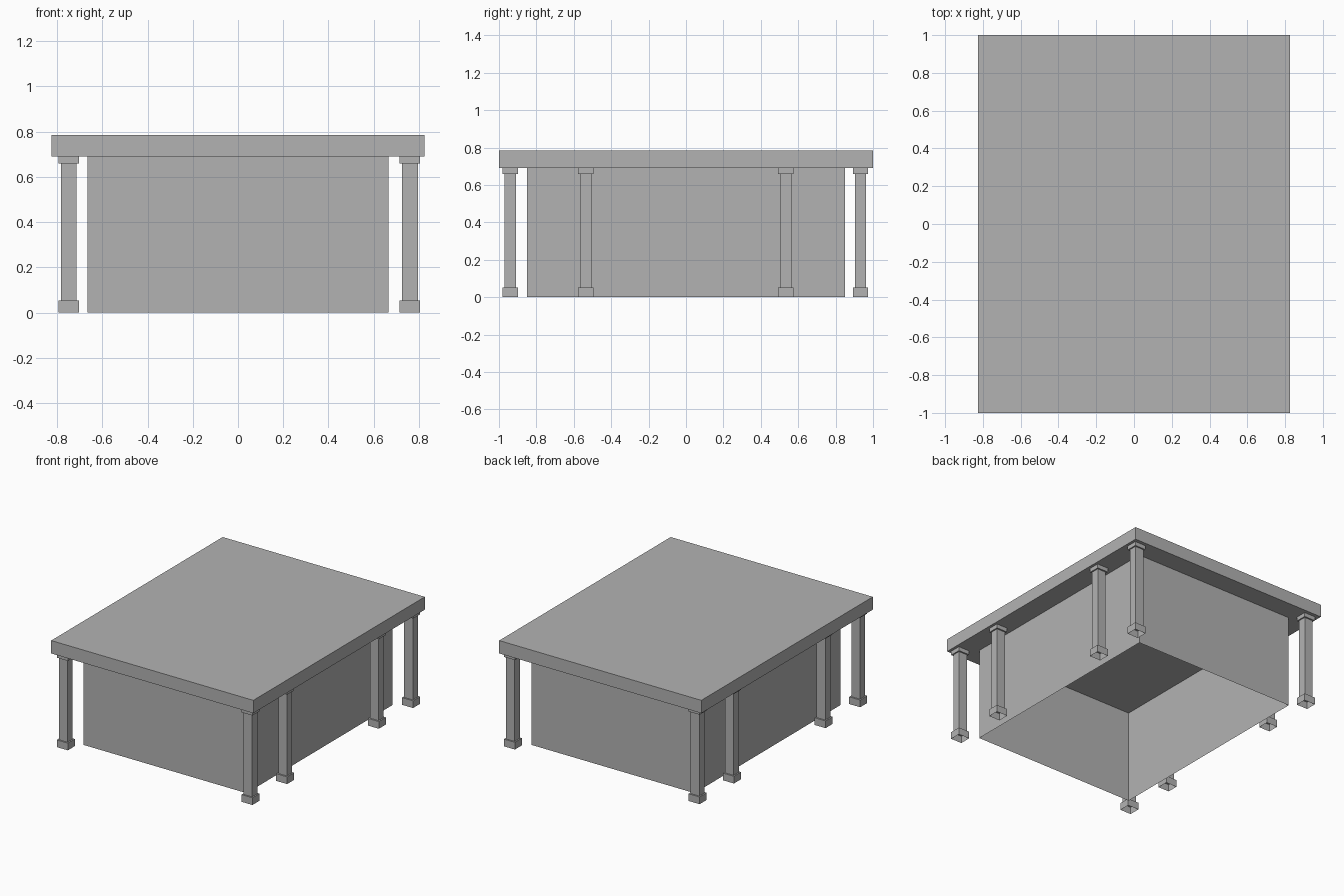
import bpy
import bmesh

default = bpy.data.objects.get("Cube")
if default:
    bpy.data.objects.remove(default)

grey = bpy.data.materials.new("plain grey")
grey.use_nodes = True
GREY = (0.45, 0.45, 0.45, 1)
grey.diffuse_color = GREY
grey.node_tree.nodes["Principled BSDF"].inputs["Base Color"].default_value = GREY


def loft(name, center, rings, cap_bottom=False, cap_top=False):
    """Join stacked rectangles, each given as (half x, half y, height)."""
    bm = bmesh.new()
    cx, cy = center
    corners = ((-1, -1), (1, -1), (1, 1), (-1, 1))
    loops = [[bm.verts.new((cx + sx * hx, cy + sy * hy, z)) for sx, sy in corners]
             for hx, hy, z in rings]
    for low, high in zip(loops, loops[1:]):
        for i in range(4):
            j = (i + 1) % 4
            bm.faces.new((low[i], low[j], high[j], high[i]))
    if cap_bottom:
        bm.faces.new(loops[0][::-1])
    if cap_top:
        bm.faces.new(loops[-1])
    mesh = bpy.data.meshes.new(name)
    bm.to_mesh(mesh)
    bm.free()
    mesh.materials.append(grey)
    obj = bpy.data.objects.new(name, mesh)
    bpy.context.collection.objects.link(obj)
    return obj


ROOF_BASE, ROOF_TOP = 0.69, 0.785

# Flat roof slab
loft("roof_slab", (0, 0), [(0.825, 1, ROOF_BASE), (0.825, 1, ROOF_TOP)], True, True)

# Thin walls, open underneath
loft("walls", (0, 0), [(0.665, 0.85, 0), (0.665, 0.85, ROOF_BASE)])

# Hollow pillars with a block at the foot and a thin capital
block, shaft = (0.045, 0.041), (0.035, 0.03)
pillar = [(*block, 0), (*block, 0.053), (*shaft, 0.053),
          (*shaft, 0.66), (*block, 0.66), (*block, ROOF_BASE)]
rows = {"front": -0.94, "front_middle": -0.536, "back_middle": 0.533, "back": 0.933}
for side, x in (("right", -0.748), ("left", 0.76)):
    for row, y in rows.items():
        loft(f"{row}_{side}_pillar", (x, y), pillar)
